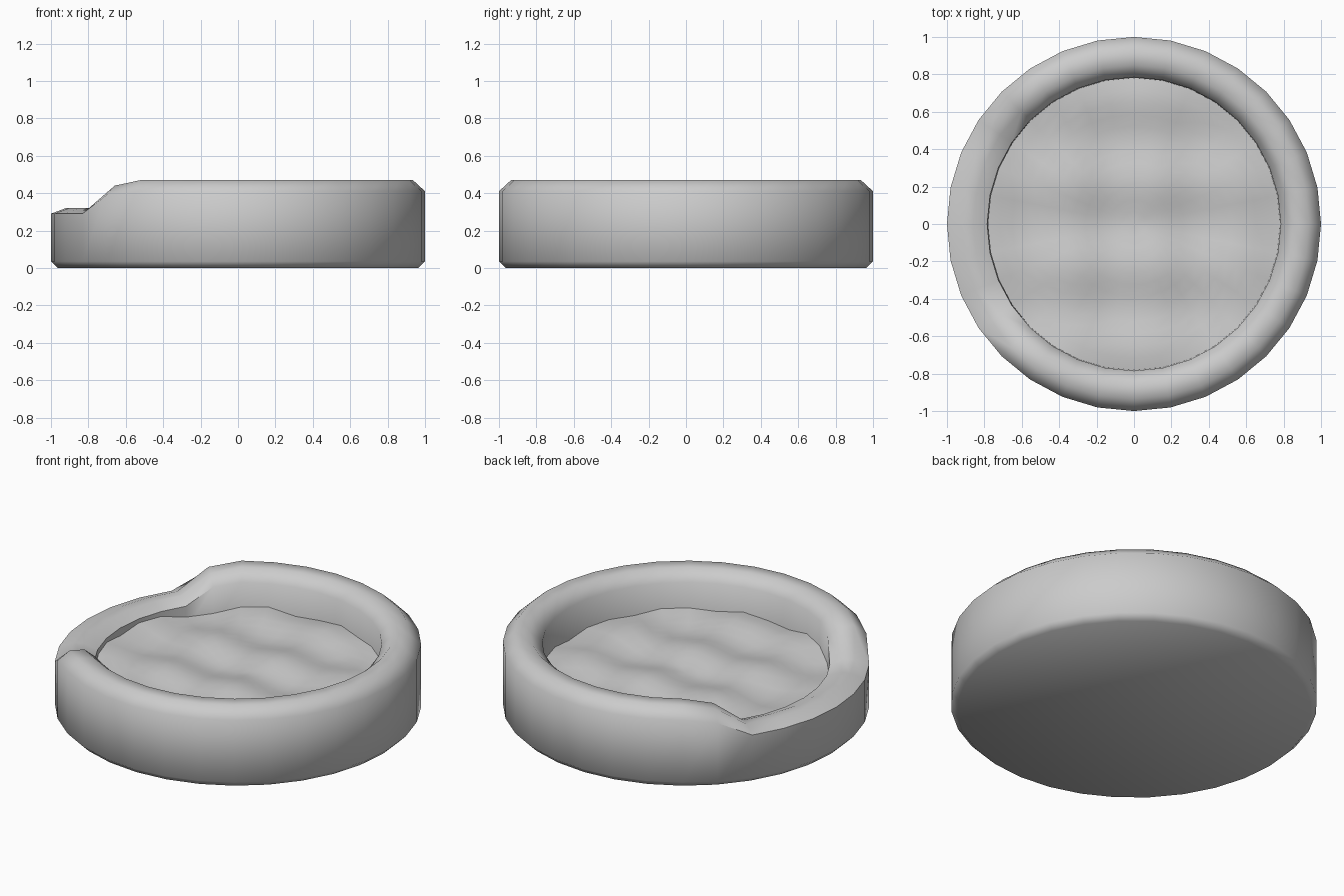
import bpy, bmesh, math

if "Cube" in bpy.data.objects:
    bpy.data.objects.remove(bpy.data.objects["Cube"])

SEG = 32

fabric = bpy.data.materials.new("grey fabric")
fabric.diffuse_color = (0.6, 0.6, 0.6, 1)
fabric.use_nodes = True
fabric.node_tree.nodes["Principled BSDF"].inputs["Base Color"].default_value = fabric.diffuse_color


def finish(name, bm, angle):
    bmesh.ops.recalc_face_normals(bm, faces=bm.faces)
    me = bpy.data.meshes.new(name)
    bm.to_mesh(me)
    bm.free()
    me.materials.append(fabric)
    ob = bpy.data.objects.new(name, me)
    bpy.context.collection.objects.link(ob)
    bpy.ops.object.select_all(action='DESELECT')
    ob.select_set(True)
    bpy.context.view_layer.objects.active = ob
    bpy.ops.object.shade_smooth_by_angle(angle=math.radians(angle))
    return ob


def bridge(bm, a, b):
    for i in range(SEG):
        j = (i + 1) % SEG
        bm.faces.new((a[i], a[j], b[j], b[i]))


def dip(a):
    # lowered entrance on the -x side
    off = abs(math.degrees(a) - 180)
    return 1.0 if off < 35 else (0.2 if off < 46 else 0.0)


# bolster wall: radius, height, then radius and height change in the entrance dip
profile = [
    (0.965, 0.0, 0, 0), (1.0, 0.035, 0, 0), (1.0, 0.41, 0, -0.12),
    (0.935, 0.47, -0.015, -0.15), (0.85, 0.47, 0.01, -0.15),
    (0.785, 0.41, 0, -0.12), (0.78, 0.15, 0, 0),
]
bm = bmesh.new()
loops = []
for r, z, dr, dz in profile:
    loop = []
    for i in range(SEG):
        a = 2 * math.pi * i / SEG
        w = dip(a)
        rr = r + dr * w
        loop.append(bm.verts.new((rr * math.cos(a), rr * math.sin(a), z + dz * w)))
    loops.append(loop)
for a, b in zip(loops, loops[1:]):
    bridge(bm, a, b)
bm.faces.new(loops[0])    # underside
bm.faces.new(loops[-1])   # hidden floor
finish("bolster_wall", bm, 50)


# cushion with a gently rippled top
def ripple(x, y):
    return 0.245 + 0.015 * math.sin(14 * x) - 0.015 * math.cos(14 * y)


bm = bmesh.new()
RINGS = 12
loops = []
for k in range(RINGS, 0, -1):
    r = 0.782 * k / RINGS
    loop = []
    for i in range(SEG):
        a = 2 * math.pi * i / SEG
        x, y = r * math.cos(a), r * math.sin(a)
        loop.append(bm.verts.new((x, y, ripple(x, y))))
    loops.append(loop)
base = [bm.verts.new((v.co.x, v.co.y, 0.152)) for v in loops[0]]
loops.insert(0, base)
for a, b in zip(loops, loops[1:]):
    bridge(bm, a, b)
centre = bm.verts.new((0, 0, ripple(0, 0)))
for i in range(SEG):
    bm.faces.new((loops[-1][i], loops[-1][(i + 1) % SEG], centre))
bm.faces.new(base)
finish("cushion", bm, 50)
